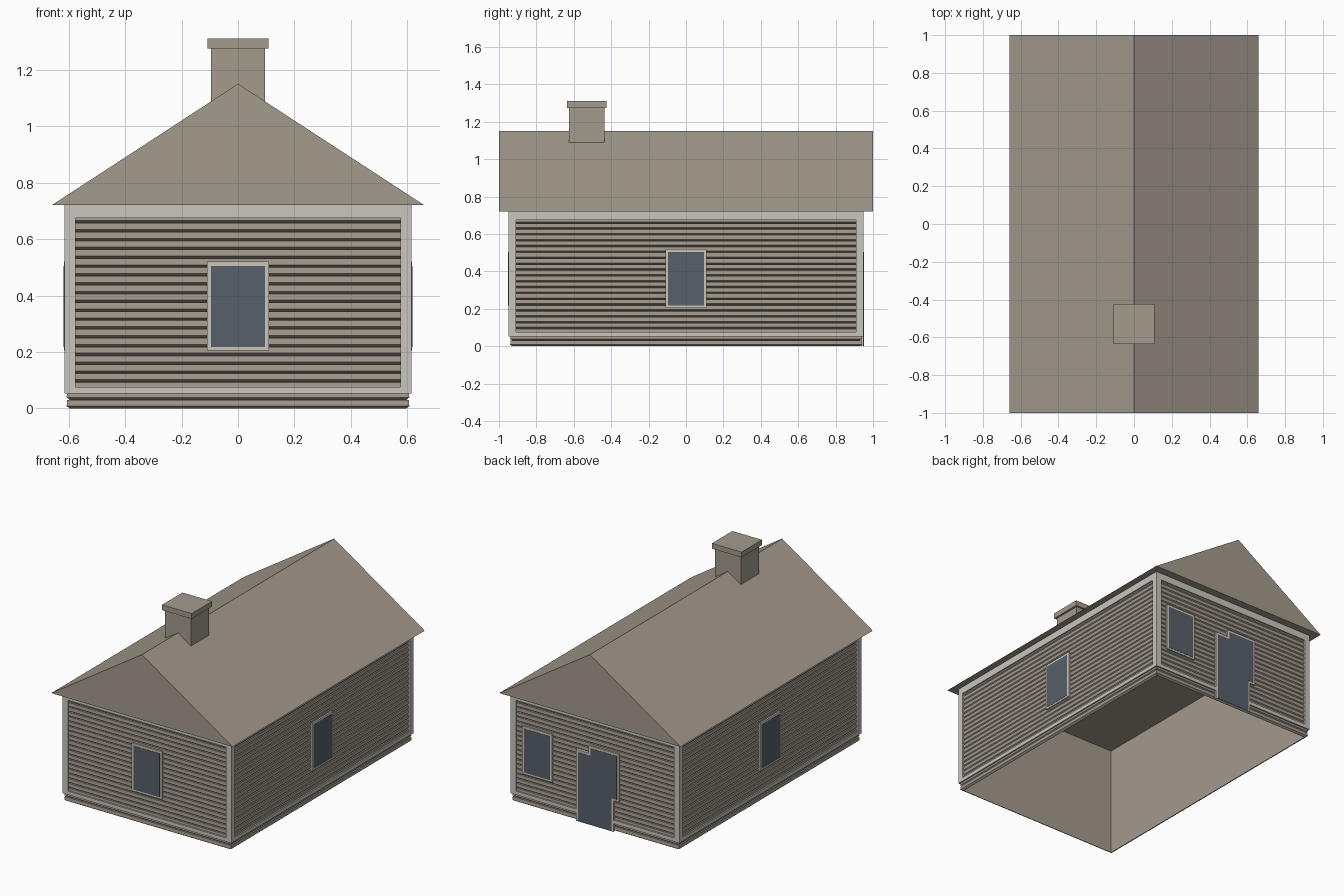
import bpy, bmesh, math
from mathutils import Matrix, Vector

if "Cube" in bpy.data.objects:
    bpy.data.objects.remove(bpy.data.objects["Cube"], do_unlink=True)


def material(name, rgb):
    m = bpy.data.materials.new(name)
    m.use_nodes = True
    m.diffuse_color = (*rgb, 1)
    m.node_tree.nodes["Principled BSDF"].inputs["Base Color"].default_value = (*rgb, 1)
    return m


TAN = material("warm tan", (0.37, 0.325, 0.27))
PALE = material("pale trim", (0.59, 0.565, 0.515))
SLATE = material("slate glass", (0.098, 0.117, 0.141))

HALF_X, HALF_Y, EAVE = 0.607, 0.94, 0.72


def finish(name, bm, mat):
    bmesh.ops.recalc_face_normals(bm, faces=bm.faces)
    mesh = bpy.data.meshes.new(name)
    bm.to_mesh(mesh)
    bm.free()
    mesh.materials.append(mat)
    ob = bpy.data.objects.new(name, mesh)
    bpy.context.collection.objects.link(ob)
    return ob


def add_box(bm, lo, hi, matrix=Matrix()):
    lo, hi = Vector(lo), Vector(hi)
    scale = Matrix.Diagonal((*(hi - lo), 1))
    bmesh.ops.create_cube(bm, size=1, matrix=matrix @ Matrix.Translation((lo + hi) / 2) @ scale)


def box(name, lo, hi, mat):
    bm = bmesh.new()
    add_box(bm, lo, hi)
    return finish(name, bm, mat)


def wall_plates(name, side, rects, out, mat):
    """Thin plates (u0, u1, z0, z1) on a wall; side counts quarter turns from the front."""
    dist = HALF_X if side % 2 else HALF_Y
    turn = Matrix.Rotation(side * math.pi / 2, 4, "Z")
    bm = bmesh.new()
    for u0, u1, z0, z1 in rects:
        add_box(bm, (u0, -dist - out, z0), (u1, -dist + 0.004, z1), turn)
    return finish(name, bm, mat)


# Clapboard walls: a stepped profile swept round the footprint, with a flat inside
COURSES = 23
step = EAVE / COURSES
profile = []
for i in range(COURSES):
    z = i * step
    profile += [(0.012, z), (0.0, z + 0.008), (0.002, z + step - 0.001)]
profile += [(0.015, EAVE), (0.015, 0.0)]
bm = bmesh.new()
rings = []
for inset, z in profile:
    x, y = HALF_X - inset, HALF_Y - inset
    rings.append([bm.verts.new((sx * x, sy * y, z))
                  for sx, sy in ((-1, -1), (1, -1), (1, 1), (-1, 1))])
for a, b in zip(rings, rings[1:] + rings[:1]):
    for k in range(4):
        n = (k + 1) % 4
        bm.faces.new((a[k], a[n], b[n], b[k]))
finish("clapboard_walls", bm, TAN)

# Solid gabled roof
bm = bmesh.new()
ends = [[bm.verts.new((x, y, z)) for x, z in ((-0.66, EAVE), (0.66, EAVE), (0, 1.15))]
        for y in (-1, 1)]
for tri in ends:
    bm.faces.new(tri)
for k in range(3):
    n = (k + 1) % 3
    bm.faces.new((ends[0][k], ends[0][n], ends[1][n], ends[1][k]))
finish("gable_roof", bm, TAN)

# Chimney
CY = -0.53
box("chimney_stack", (-0.095, CY - 0.095, 0.62), (0.095, CY + 0.095, 1.275), TAN)
box("chimney_cap", (-0.108, CY - 0.106, 1.275), (0.108, CY + 0.106, 1.31), TAN)

# Trim boards around each wall
for side, wall in enumerate(("front", "left", "back", "right")):
    half = (HALF_Y if side % 2 else HALF_X) + 0.006
    inner = half - 0.037
    wall_plates(wall + "_trim", side, [
        (-half, -inner, 0.053, EAVE), (inner, half, 0.053, EAVE),
        (-inner, inner, 0.053, 0.077), (-inner, inner, 0.675, EAVE)], 0.008, PALE)


# Windows and door: a pale surround with a dark panel over it
def opening(name, side, centre, half, z0, z1, sill):
    edge = 0.015
    wall_plates(name + "_frame", side, [(centre - half, centre + half, z0, z1)], 0.009, PALE)
    wall_plates(name + "_panel", side,
                [(centre - half + edge, centre + half - edge, z0 + sill, z1 - edge)], 0.0105, SLATE)


for name, side, centre in (("front_window", 0, 0), ("left_window", 1, 0), ("right_window", 3, 0),
                           ("back_side_window", 2, -0.42), ("back_door_window", 2, 0.065)):
    opening(name, side, centre, 0.11, 0.205, 0.52, 0.012)
opening("back_door", 2, 0, 0.137, 0.0, 0.47, 0.002)
